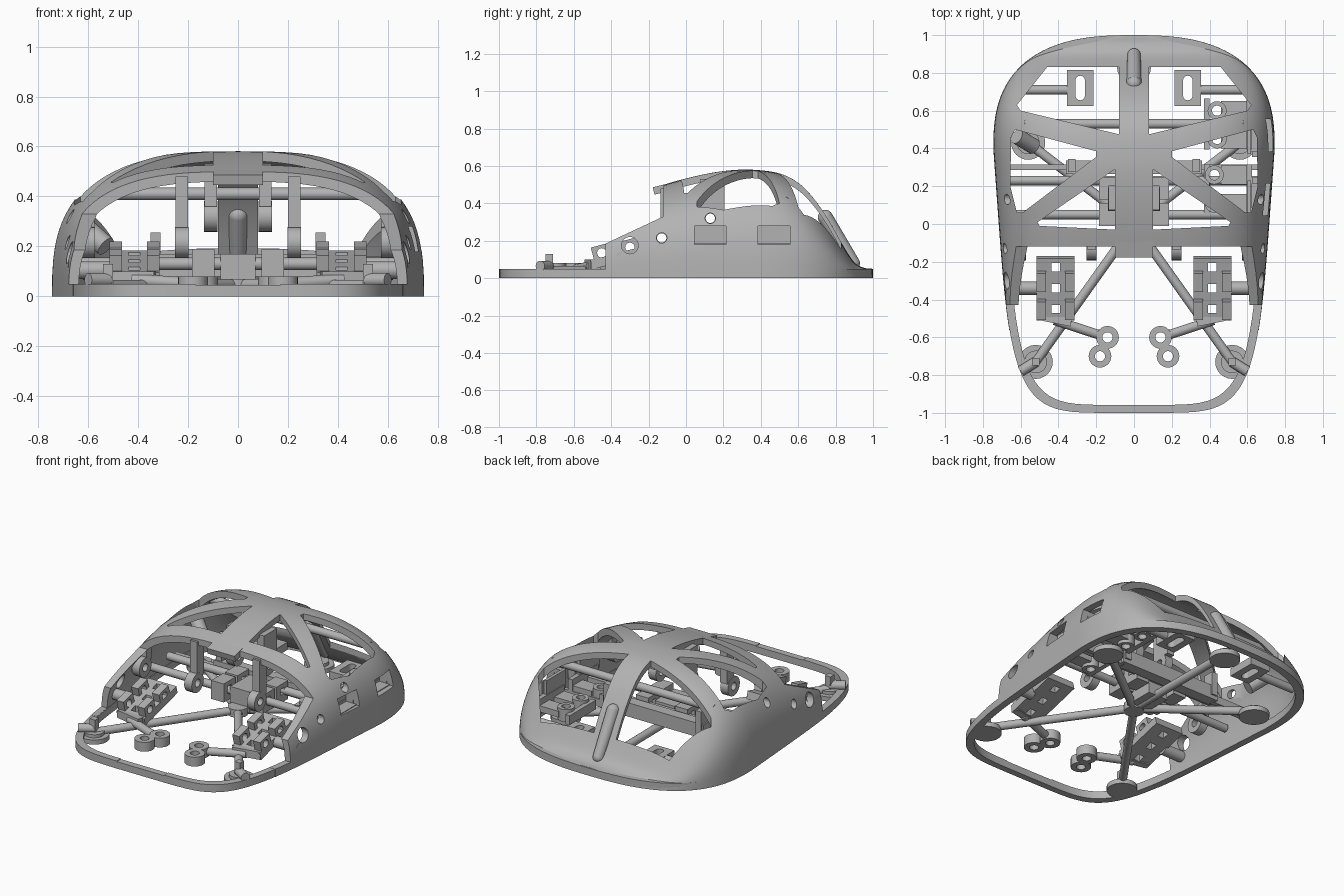
import bpy, bmesh, math
from mathutils import Vector

if "Cube" in bpy.data.objects:
    bpy.data.objects.remove(bpy.data.objects["Cube"])

GREY = bpy.data.materials.new("plain grey")
GREY.use_nodes = True
GREY.diffuse_color = (0.45, 0.45, 0.45, 1)
GREY.node_tree.nodes["Principled BSDF"].inputs["Base Color"].default_value = GREY.diffuse_color
SIDES = (("right", -1), ("left", 1))


# ---- helpers ----
def finish(name, bm, smooth=False):
    bmesh.ops.recalc_face_normals(bm, faces=bm.faces)
    me = bpy.data.meshes.new(name)
    bm.to_mesh(me)
    bm.free()
    me.materials.append(GREY)
    ob = bpy.data.objects.new(name, me)
    bpy.context.collection.objects.link(ob)
    if smooth:
        shade(ob)
    return ob


def shade(ob):
    bpy.ops.object.select_all(action='DESELECT')
    ob.select_set(True)
    bpy.context.view_layer.objects.active = ob
    bpy.ops.object.shade_smooth_by_angle(angle=math.radians(35))


def box(name, at, size, tilt=0, turn=0):
    bm = bmesh.new()
    bmesh.ops.create_cube(bm, size=1)
    bmesh.ops.scale(bm, vec=size, verts=bm.verts)
    ob = finish(name, bm)
    ob.location = at
    ob.rotation_euler = (tilt, 0, turn)
    return ob


def rod(name, a, b, r, r2=None):
    a, b = Vector(a), Vector(b)
    bm = bmesh.new()
    bmesh.ops.create_cone(bm, cap_ends=True, segments=24, radius1=r,
                          radius2=r if r2 is None else r2, depth=(b - a).length)
    ob = finish(name, bm, True)
    ob.location = (a + b) / 2
    ob.rotation_euler = (b - a).to_track_quat('Z', 'Y').to_euler()
    return ob


def prism(name, outline, vec, place):
    """Extrude a 2D outline along vec."""
    bm = bmesh.new()
    face = bm.faces.new([bm.verts.new(place(u, v)) for u, v in outline])
    out = bmesh.ops.extrude_face_region(bm, geom=[face])
    bmesh.ops.translate(bm, vec=vec, verts=[g for g in out["geom"] if isinstance(g, bmesh.types.BMVert)])
    return finish(name, bm)


def cut(ob, cutters):
    for c in cutters:
        m = ob.modifiers.new("cut", 'BOOLEAN')
        m.object, m.operation, m.solver = c, 'DIFFERENCE', 'EXACT'
        bpy.context.view_layer.objects.active = ob
        bpy.ops.object.modifier_apply(modifier=m.name)
        bpy.data.objects.remove(c)
    return ob


def ring(name, a, b, r, hole):
    a, b = Vector(a), Vector(b)
    return cut(rod(name, a, b, r), [rod("cutter", a * 2 - b, b * 2 - a, hole)])


def loft(name, rings, closed=False):
    bm = bmesh.new()
    loops = [[bm.verts.new(p) for p in ring_] for ring_ in rings]
    pairs = list(zip(loops, loops[1:])) + ([(loops[-1], loops[0])] if closed else [])
    for a, b in pairs:
        for i in range(len(a)):
            j = (i + 1) % len(a)
            bm.faces.new((a[i], a[j], b[j], b[i]))
    if not closed:
        bm.faces.new(loops[0])
        bm.faces.new(loops[-1])
    return finish(name, bm)


def half_width(y):
    if y > .4:
        return .745 * max(0, 1 - ((y - .4) / .6) ** 2.6) ** .38
    t = (.4 - y) / 1.4
    return .745 * (1 - .135 * t) * max(0, 1 - t ** 5.6) ** .18


RIDGE = [(-.6, .39), (-.17, .485), (-.05, .52), (.1, .556), (.23, .576), (.35, .58), (.5, .56), (.6, .51),
         (.68, .43), (.76, .315), (.84, .175), (.9, .085), (.95, .056), (1, .05)]


def ridge(y):
    """Smooth curve through the ridge points."""
    def slope(k):
        a, b = RIDGE[max(k - 1, 0)], RIDGE[min(k + 1, len(RIDGE) - 1)]
        return (b[1] - a[1]) / (b[0] - a[0])
    k = max(i for i in range(len(RIDGE) - 1) if RIDGE[i][0] <= y)
    (y0, z0), (y1, z1) = RIDGE[k], RIDGE[k + 1]
    d = y1 - y0
    t = (y - y0) / d
    return ((1 + 2 * t) * (1 - t) ** 2 * z0 + t * (1 - t) ** 2 * d * slope(k)
            + t * t * (3 - 2 * t) * z1 + t * t * (t - 1) * d * slope(k + 1))


# ---- shell: hollow arch lofted front to back ----
def arch(y, inset):
    w, h = max(half_width(y) - inset, .01), max(ridge(y) - inset, .012)
    pts = []
    for i in range(49):
        a = math.pi * i / 48
        c, s = math.cos(a), max(math.sin(a), 0)
        pts.append((math.copysign(w * abs(c) ** .69, c), y, h * s ** .69))
    return pts


stations = [-.56 + 1.555 * math.sin(math.pi / 2 * i / 60) for i in range(61)]
shell = loft("shell", [arch(y, 0) + arch(y, .04)[::-1] for y in stations])

WINDOWS = [
    [(.08, .83), (.46, .83), (.62, .63), (.6, .6), (.08, .475)],
    [(.2, .385), (.63, .5), (.65, .46), (.655, .2), (.62, .06), (.59, .06), (.2, .355)],
    [(.1, .29), (.51, .01), (.5, -.01), (.1, -.03)]]
cutters = [prism("cutter", [(-.43, .05), (-.43, .185), (-.12, .33), (-.12, 1), (-1.2, 1), (-1.2, .05)],
                 (4, 0, 0), lambda u, v: (-2, u, v))]
for side, s in SIDES:
    cutters += [prism("cutter", w, (0, 0, 2), lambda u, v: (s * u, v, .06)) for w in WINDOWS]
    cutters += [rod("cutter", (s * .5, y, z), (s, y, z), r) for y, z, r in
                ((.13, .32, .028), (-.13, .215, .028), (-.3, .175, .045))]
cutters += [box("cutter", (.75, y, .23), (.5, .17, .1)) for y in (.13, .47)]
cut(shell, cutters)
shade(shell)

# ---- rim around the base, a hair inside the shell face ----
outline = []
for i in range(96):
    a = 2 * math.pi * i / 96
    y = math.sin(a)
    y = math.copysign(1 - (1 - abs(y)) ** 1.3, y)
    outline.append((math.copysign(half_width(y), math.cos(a)) * .997, y))
rim = loft("rim", [[(x, y, 0), (x, y, .049), (x * .94, y * .958, .049), (x * .94, y * .958, 0)]
                   for x, y in outline], closed=True)
cut(rim, [box("cutter", (0, -1, .07), (.34, .2, .05))])
shade(rim)

# ---- front tab, rear spike set into the spine ----
box("front_tab", (0, -.11, .482), (.2, .13, .04), tilt=.25)
SPIKE = (("top", (0, .745, .325), .04), ("bottom", (0, .895, .08), .035))
rod("rear_spike", SPIKE[0][1], SPIKE[1][1], SPIKE[0][2], SPIKE[1][2])
for n, p, r in SPIKE:
    bm = bmesh.new()
    bmesh.ops.create_uvsphere(bm, u_segments=24, v_segments=12, radius=r)
    finish("spike_" + n, bm, True).location = p

# ---- side frames round the left openings ----
for k, y in enumerate((.13, .47)):
    for dy in (-.1, .1):
        box(f"port_upright_{k}", (.65, y + dy, .22), (.05, .03, .12))
    box(f"port_sill_{k}", (.65, y, .175), (.1, .17, .02))
    box(f"port_back_{k}", (.61, y, .23), (.02, .2, .12))

# ---- hub, spokes and feet ----
rod("hub", (0, 0, .02), (0, 0, .07), .06)
for i, (x, y) in enumerate(((-.52, -.73), (.52, -.73), (-.56, .43), (.56, .43), (0, .83))):
    rod(f"spoke_{i}", (0, 0, .045), (x, y, .04), .025)
    rod(f"foot_{i}", (x, y, 0), (x, y, .03), .09)
    rod(f"foot_boss_{i}", (x, y, .03), (x, y, .05), .06)

# ---- cross rods ----
for i, (y, z, reach) in enumerate(((.53, .41, .58), (.23, .13, .66), (.05, .13, .66))):
    rod(f"cross_rod_{i}", (-reach, y, z), (reach, y, z), .025)

# ---- centre frame ----
box("centre_beam", (0, .3, .125), (.72, .07, .09))
box("centre_pillar", (0, .12, .1), (.14, .2, .14))

for side, s in SIDES:
    # front foot post
    rod(f"{side}_foot_link", (s * .52, -.73, .065), (s * .6, -.78, .065), .028)
    box(f"{side}_foot_post", (s * .52, -.73, .09), (.04, .04, .08))
    # switch holder with square holes, drilled lugs and side peg
    holder = box(f"{side}_switch_holder", (s * .415, -.34, .115), (.2, .34, .05), tilt=.26)
    cut(holder, [box("cutter", (s * .415, y, .12), (.045, .045, .4)) for y in (-.45, -.34, -.23)])
    for y, z in ((-.3, .165), (-.45, .135)):
        for x in (.34, .49):
            lug = box(f"{side}_holder_lug", (s * x, y, z), (.05, .1, .085), tilt=.26)
            cut(lug, [rod("cutter", (s * x - .1, y, z), (s * x + .1, y, z), .025)])
    rod(f"{side}_holder_peg", (s * .68, -.34, .105), (s * .5, -.34, .105), .035)
    # arm with two rings
    rod(f"{side}_ring_arm", (s * .42, -.51, .065), (s * .19, -.585, .05), .025)
    box(f"{side}_arm_foot", (s * .42, -.5, .075), (.18, .05, .05), turn=s * .2)
    for n, x, y in (("inner", .14, -.6), ("outer", .18, -.7)):
        ring(f"{side}_ring_{n}", (s * x, y, .02), (s * x, y, .08), .06, .027)
    # hanging tabs ending in eyes
    for n, x, y, bottom, top, depth, ey, ez in (("inner", .11, .14, .36, .53, .13, .13, .32),
                                                ("middle", .225, -.1, .25, .48, .07, -.13, .215),
                                                ("outer", .6, -.09, .25, .33, .05, -.13, .215)):
        box(f"{side}_{n}_tab", (s * x, y, (bottom + top) / 2), (.05, depth, top - bottom))
        ring(f"{side}_{n}_eye", (s * (x - .027), ey, ez), (s * (x + .027), ey, ez), .062, .025)
    # centre blocks with square holes
    for k, y in enumerate((.05, .19)):
        block = box(f"{side}_centre_block_{k}", (s * .14, y, .13), (.09, .12, .12))
        cut(block, [box("cutter", (s * .14, y, .14), (.2, .04, .04))])
    box(f"{side}_beam_upright", (s * .33, .31, .18), (.04, .07, .15))
    box(f"{side}_beam_end", (s * .5, .3, .1), (.32, .03, .05))
    # rear slotted bracket
    bracket = box(f"{side}_slot_bracket", (s * .285, .72, .09), (.14, .19, .05))
    cut(bracket, [box("cutter", (s * .285, .72, .1), (.05, .08, .3))]
        + [rod("cutter", (s * .285, y, 0), (s * .285, y, .2), .025) for y in (.68, .76)])
    rod(f"{side}_bracket_rod", (s * .35, .71, .09), (s * .62, .71, .09), .025)

# ---- board holders on the left, socket on the right ----
for k, (x, y) in enumerate(((.44, .6), (.44, .45), (.425, .26), (.425, .11))):
    ring(f"board_post_{k}", (x, y, .1), (x, y, .18), .05, .027)
    box(f"board_arm_{k}", (.54, y, .14), (.16, .1, .04))
for k, y in enumerate((.53, .18)):
    box(f"board_rail_{k}", (.385, y, .13), (.03, .27, .06))
    box(f"board_wall_{k}", (.61, y, .15), (.03, .27, .1))
rod("right_socket", (-.62, .465, .28), (-.53, .41, .2), .042)
